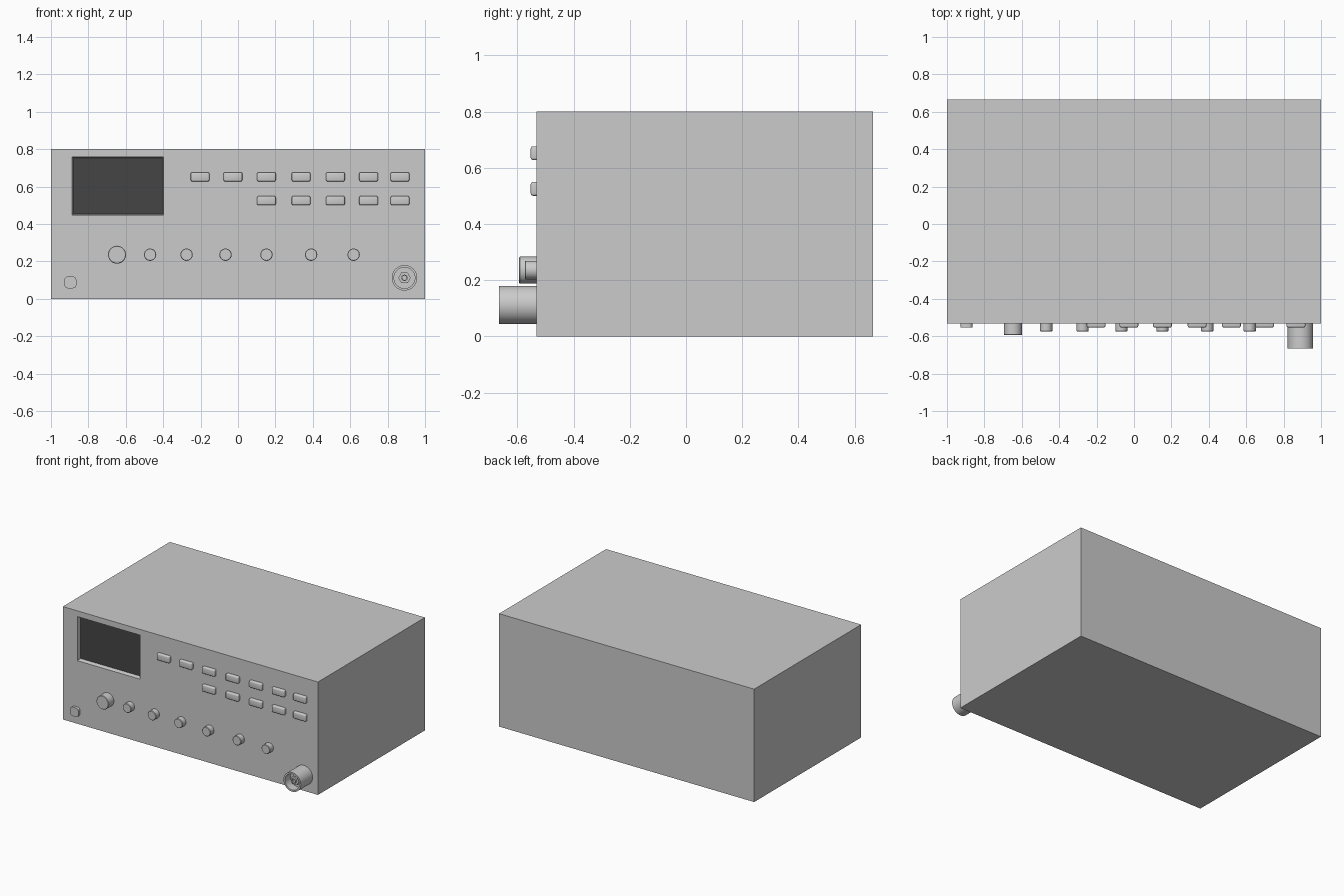
import bpy, bmesh, math

if "Cube" in bpy.data.objects:
    bpy.data.objects.remove(bpy.data.objects["Cube"])

FRONT = -0.533


def finish(name, bm, smooth=False, mat=None):
    bmesh.ops.recalc_face_normals(bm, faces=bm.faces)
    me = bpy.data.meshes.new(name)
    bm.to_mesh(me)
    bm.free()
    ob = bpy.data.objects.new(name, me)
    bpy.context.collection.objects.link(ob)
    if mat:
        me.materials.append(mat)
    if smooth:
        bpy.ops.object.select_all(action='DESELECT')
        ob.select_set(True)
        bpy.context.view_layer.objects.active = ob
        bpy.ops.object.shade_smooth_by_angle(angle=math.radians(35))
    return ob


def box_mesh(x0, x1, y0, y1, z0, z1):
    bm = bmesh.new()
    bmesh.ops.create_cube(bm, size=1)
    for v in bm.verts:
        v.co = (x1 if v.co.x > 0 else x0, y1 if v.co.y > 0 else y0, z1 if v.co.z > 0 else z0)
    return bm


def turned(name, x, z, profile, sides=32, turn=0.0):
    """Revolve (radius, y) rings about a front-to-back axis, capping both ends."""
    bm = bmesh.new()
    rings = [[bm.verts.new((x + r * math.cos(math.tau * i / sides + turn), y,
                            z + r * math.sin(math.tau * i / sides + turn)))
              for i in range(sides)] for r, y in profile]
    for a, b in zip(rings, rings[1:]):
        for i in range(sides):
            j = (i + 1) % sides
            bm.faces.new((a[i], a[j], b[j], b[i]))
    bm.faces.new(rings[0])
    bm.faces.new(rings[-1])
    return finish(name, bm, smooth=sides > 8)


def set_corners(verts, x0, x1, y, z0, z1):
    cx = sum(v.co.x for v in verts) / 4
    cz = sum(v.co.z for v in verts) / 4
    for v in verts:
        v.co = (x1 if v.co.x > cx else x0, y, z1 if v.co.z > cz else z0)


# Case with a recessed display window in the front panel
bm = box_mesh(-1, 1, FRONT, 0.665, 0, 0.8)
front = min(bm.faces, key=lambda f: f.calc_center_median().y)
bmesh.ops.inset_region(bm, faces=[front], thickness=0.1)
set_corners(front.verts, -0.887, -0.397, FRONT, 0.447, 0.759)
bmesh.ops.inset_region(bm, faces=[front], thickness=0.01)
set_corners(front.verts, -0.880, -0.405, FRONT + 0.03, 0.454, 0.753)
finish("case", bm)

# Dark display glass
glass = bpy.data.materials.new("dark_glass")
glass.diffuse_color = (0.06, 0.06, 0.06, 1)
glass.use_nodes = True
glass.node_tree.nodes["Principled BSDF"].inputs["Base Color"].default_value = glass.diffuse_color
finish("display_screen", box_mesh(-0.880, -0.405, FRONT + 0.027, FRONT + 0.03, 0.454, 0.753), mat=glass)


def button(name, x, z):
    bm = box_mesh(x - 0.05, x + 0.05, -0.553, FRONT + 0.01, z - 0.0245, z + 0.0245)
    edges = [e for e in bm.edges if not all(v.co.y > FRONT for v in e.verts)]
    bmesh.ops.bevel(bm, geom=edges, offset=0.008, segments=3, profile=0.5, affect='EDGES')
    finish(name, bm, smooth=True)


# Two rows of push buttons
columns = [-0.203, -0.027, 0.152, 0.337, 0.521, 0.698, 0.866]
for i, x in enumerate(columns):
    button(f"upper_button_{i + 1}", x, 0.652)
    if i >= 2:
        button(f"lower_button_{i - 1}", x, 0.525)


# Row of rotary knobs
def knob(name, x, r, y):
    turned(name, x, 0.236, [(r, FRONT + 0.01), (r, y + 0.003), (r - 0.003, y)])


knob("main_knob", -0.647, 0.048, -0.594)
for i, x in enumerate([-0.47, -0.275, -0.067, 0.152, 0.391, 0.618]):
    knob(f"small_knob_{i + 1}", x, 0.033, -0.574)

# Power button: square with generously rounded corners
bm = box_mesh(-0.928, -0.864, -0.553, FRONT + 0.01, 0.056, 0.120)
sides = [e for e in bm.edges if abs(e.verts[0].co.y - e.verts[1].co.y) > 0.01]
bmesh.ops.bevel(bm, geom=sides, offset=0.02, segments=4, profile=0.5, affect='EDGES')
finish("power_button", bm, smooth=True)

# Hollow socket with hexagonal core and central pin hole
turned("socket_shell", 0.89, 0.112,
       [(0.068, FRONT + 0.01), (0.068, -0.665), (0.056, -0.665), (0.056, -0.605)], 40)
turned("socket_hex_core", 0.89, 0.112, [(0.033, -0.600), (0.033, -0.637)], 6)
turned("socket_pin_tube", 0.89, 0.112,
       [(0.017, -0.630), (0.017, -0.650), (0.012, -0.650), (0.012, -0.640)], 24)
